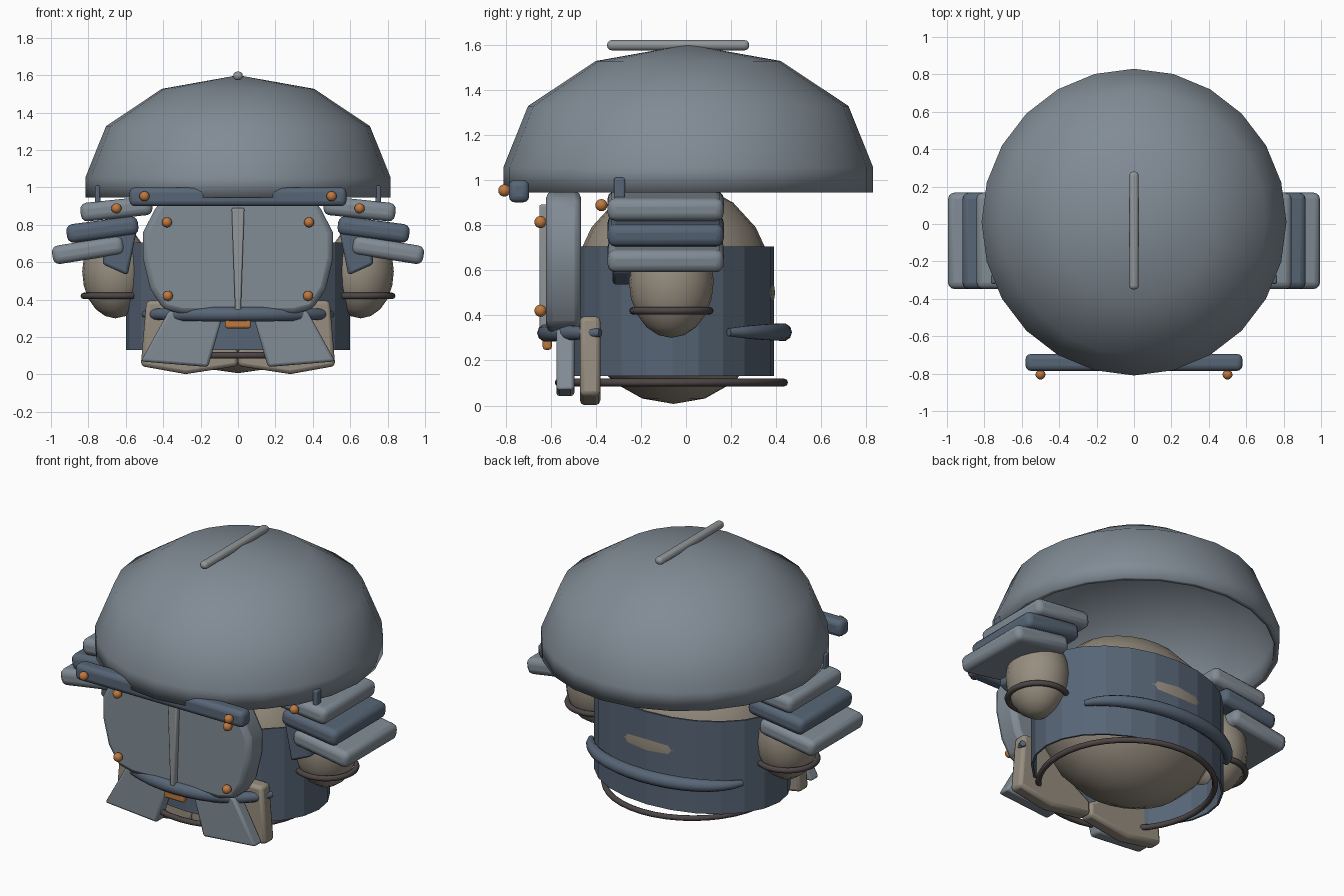
import bpy, bmesh, math
from mathutils import Vector

if "Cube" in bpy.data.objects:
    bpy.data.objects.remove(bpy.data.objects["Cube"])


def mat(name, c):
    m = bpy.data.materials.new(name)
    m.diffuse_color = (*c, 1)
    m.use_nodes = True
    m.node_tree.nodes["Principled BSDF"].inputs["Base Color"].default_value = m.diffuse_color
    return m


STEEL = mat("steel", (0.22, 0.26, 0.30))
NAVY = mat("dark_blue", (0.095, 0.13, 0.18))
TAN = mat("tan", (0.31, 0.27, 0.215))
COPPER = mat("copper", (0.52, 0.19, 0.05))
BROWN = mat("dark_brown", (0.075, 0.06, 0.06))
PALE = mat("pale_steel", (0.29, 0.31, 0.32))


def finish(ob, name, m, smooth=40, bevel=0, segs=3):
    ob.name = name
    ob.data.materials.clear()
    ob.data.materials.append(m)
    bpy.ops.object.select_all(action='DESELECT')
    bpy.context.view_layer.objects.active = ob
    ob.select_set(True)
    if bevel:
        b = ob.modifiers.new("bevel", 'BEVEL')
        b.width, b.segments, b.limit_method = bevel, segs, 'ANGLE'
    if smooth:
        bpy.ops.object.shade_smooth_by_angle(angle=math.radians(smooth))
    return ob


def from_bmesh(bm, name):
    bmesh.ops.recalc_face_normals(bm, faces=bm.faces)
    me = bpy.data.meshes.new(name)
    bm.to_mesh(me)
    bm.free()
    ob = bpy.data.objects.new(name, me)
    bpy.context.collection.objects.link(ob)
    return ob


def box(name, m, loc, size, rot_y=0, bevel=0.02):
    bpy.ops.mesh.primitive_cube_add(size=1)
    ob = bpy.context.object
    for v in ob.data.vertices:
        v.co *= Vector(size)
    ob.location, ob.rotation_euler = loc, (0, rot_y, 0)
    return finish(ob, name, m, 40, bevel)


def ball(name, m, loc, radii, seg=24, rings=10):
    bpy.ops.mesh.primitive_uv_sphere_add(segments=seg, ring_count=rings, radius=1, location=loc)
    ob = bpy.context.object
    for v in ob.data.vertices:
        v.co *= Vector(radii)
    return finish(ob, name, m, 60)


def ring(name, m, loc, r, tube):
    bpy.ops.mesh.primitive_torus_add(location=loc, major_radius=r, minor_radius=tube,
                                     major_segments=40, minor_segments=8)
    return finish(bpy.context.object, name, m, 60)


def plate(name, m, pts, y0, y1, bevel):
    """Extrude an x/z outline from y0 to y1."""
    bm = bmesh.new()
    f = bm.faces.new([bm.verts.new((x, y0, z)) for x, z in pts])
    g = bmesh.ops.extrude_face_region(bm, geom=[f])
    for v in g["geom"]:
        if isinstance(v, bmesh.types.BMVert):
            v.co.y = y1
    return finish(from_bmesh(bm, name), name, m, 30, bevel, 2)


def shell(name, m, profile, seg, ratio, loc, thick, smooth):
    """Lathe an (r, z) profile with elliptical rings, open below, thickened inward."""
    bm = bmesh.new()
    rings = []
    for r, z in profile:
        n = 1 if r == 0 else seg
        rings.append([bm.verts.new((r * math.cos(2 * math.pi * i / seg),
                                    r * ratio * math.sin(2 * math.pi * i / seg), z)) for i in range(n)])
    for a, b in zip(rings, rings[1:]):
        for i in range(seg):
            j = (i + 1) % seg
            bm.faces.new([a[i], a[j], b[0]] if len(b) == 1 else [a[i], a[j], b[j], b[i]])
    ob = from_bmesh(bm, name)
    ob.location = loc
    s = ob.modifiers.new("wall", 'SOLIDIFY')
    s.thickness, s.offset = thick, -1
    return finish(ob, name, m, smooth)


def belt_arc(name, m, half_x, y_end, y_mid, z, r):
    """Tapered bar following an elliptical arc."""
    cu = bpy.data.curves.new(name, 'CURVE')
    cu.dimensions = '3D'
    cu.bevel_depth, cu.bevel_resolution, cu.use_fill_caps = r, 3, True
    sp = cu.splines.new('POLY')
    n = 17
    sp.points.add(n - 1)
    for i, p in enumerate(sp.points):
        t = -1 + 2 * i / (n - 1)
        a = t * math.radians(75)
        p.co = (half_x * math.sin(a) / math.sin(math.radians(75)),
                y_end + (y_mid - y_end) * (math.cos(a) - math.cos(math.radians(75))) / (1 - math.cos(math.radians(75))),
                z, 1)
        p.radius = 1 - 0.55 * abs(t) ** 3
    ob = bpy.data.objects.new(name, cu)
    bpy.context.collection.objects.link(ob)
    bpy.ops.object.select_all(action='DESELECT')
    bpy.context.view_layer.objects.active = ob
    ob.select_set(True)
    bpy.ops.object.convert(target='MESH')
    return finish(bpy.context.object, name, m, 50)


# Dome and its crest bar
arc = [(0.815 * math.cos(math.radians(a)), 1.055 + 0.545 * math.sin(math.radians(a))) for a in (0, 30, 60)]
shell("dome", STEEL, [(0.815, 0.945)] + arc + [(0, 1.6)], 24, 1.006, (0, 0.01, 0), 0.03, 45)
box("dome_crest", PALE, (0, -0.035, 1.597), (0.05, 0.63, 0.045), bevel=0.02)

# Brow bar
box("brow_bar", NAVY, (0, -0.74, 0.95), (1.16, 0.09, 0.1), bevel=0.028)

# Round body inside an open barrel
ball("body", TAN, (0, -0.055, 0.5), (0.55, 0.45, 0.493))
shell("barrel", NAVY, [(0.6, 0.13), (0.6, 0.705)], 24, 0.75, (0, -0.06, 0), 0.012, 0)
belt_arc("back_belt", NAVY, 0.52, 0.19, 0.43, 0.325, 0.04)
belt_arc("front_belt", NAVY, 0.5, -0.38, -0.62, 0.322, 0.04)
ring("hem_ring", BROWN, (0, -0.065, 0.102), 0.5, 0.017)

# Chest plate with centre ridge and buckle
half = [(0.30, 0.325), (0.40, 0.35), (0.47, 0.46), (0.508, 0.62), (0.508, 0.76), (0.43, 0.91), (0.36, 0.95)]
plate("chest_plate", STEEL, half + [(-x, z) for x, z in reversed(half)], -0.62, -0.465, 0.03)
plate("chest_ridge", PALE, [(-0.015, 0.34), (0.015, 0.34), (0.034, 0.89), (-0.034, 0.89)], -0.65, -0.6, 0.008)
box("buckle", COPPER, (0, -0.615, 0.272), (0.14, 0.04, 0.05), bevel=0.012)

for s, side in ((-1, "left"), (1, "right")):
    # Hip and thigh plates
    hip = [(0, 0.13), (0, 0.045), (0.28, 0.002), (0.52, 0.045), (0.49, 0.395), (0.30, 0.395), (0.2, 0.25)]
    plate(side + "_hip_plate", TAN, [(s * x, z) for x, z in hip], -0.47, -0.38, 0.02)
    thigh = [(0.08, 0.32), (0.16, 0.04), (0.52, 0.07), (0.37, 0.34)]
    plate(side + "_thigh_plate", STEEL, [(s * x, z) for x, z in thigh], -0.575, -0.495, 0.015)

    # Arm and cuff
    ball(side + "_arm", TAN, (s * 0.655, -0.065, 0.55), (0.178, 0.188, 0.25), 20, 10)
    ring(side + "_cuff", BROWN, (s * 0.655, -0.065, 0.42), 0.17, 0.017)

    # Overlapping shoulder slats
    for i, (x, z, m) in enumerate(((0.65, 0.885, STEEL), (0.725, 0.775, NAVY), (0.802, 0.665, STEEL))):
        box(f"{side}_shoulder_slat_{i + 1}", m, (s * x, -0.09, z), (0.385, 0.515, 0.1),
            s * math.radians(6 + 1.5 * i), 0.035)

    # Bracket and strap by the shoulder
    bracket = [(0.59, 0.53), (0.725, 0.59), (0.70, 0.78), (0.54, 0.78)]
    plate(side + "_bracket", NAVY, [(s * x, z) for x, z in bracket], -0.325, -0.245, 0.015)
    box(side + "_strap", NAVY, (s * 0.75, -0.295, 0.92), (0.03, 0.05, 0.18), bevel=0.01)

    # Rivets
    for x, y, z in ((0.38, -0.645, 0.813), (0.375, -0.645, 0.42), (0.5, -0.805, 0.953), (0.65, -0.375, 0.888)):
        ball(side + "_rivet", COPPER, (s * x, y, z), (0.027,) * 3, 12, 8)
